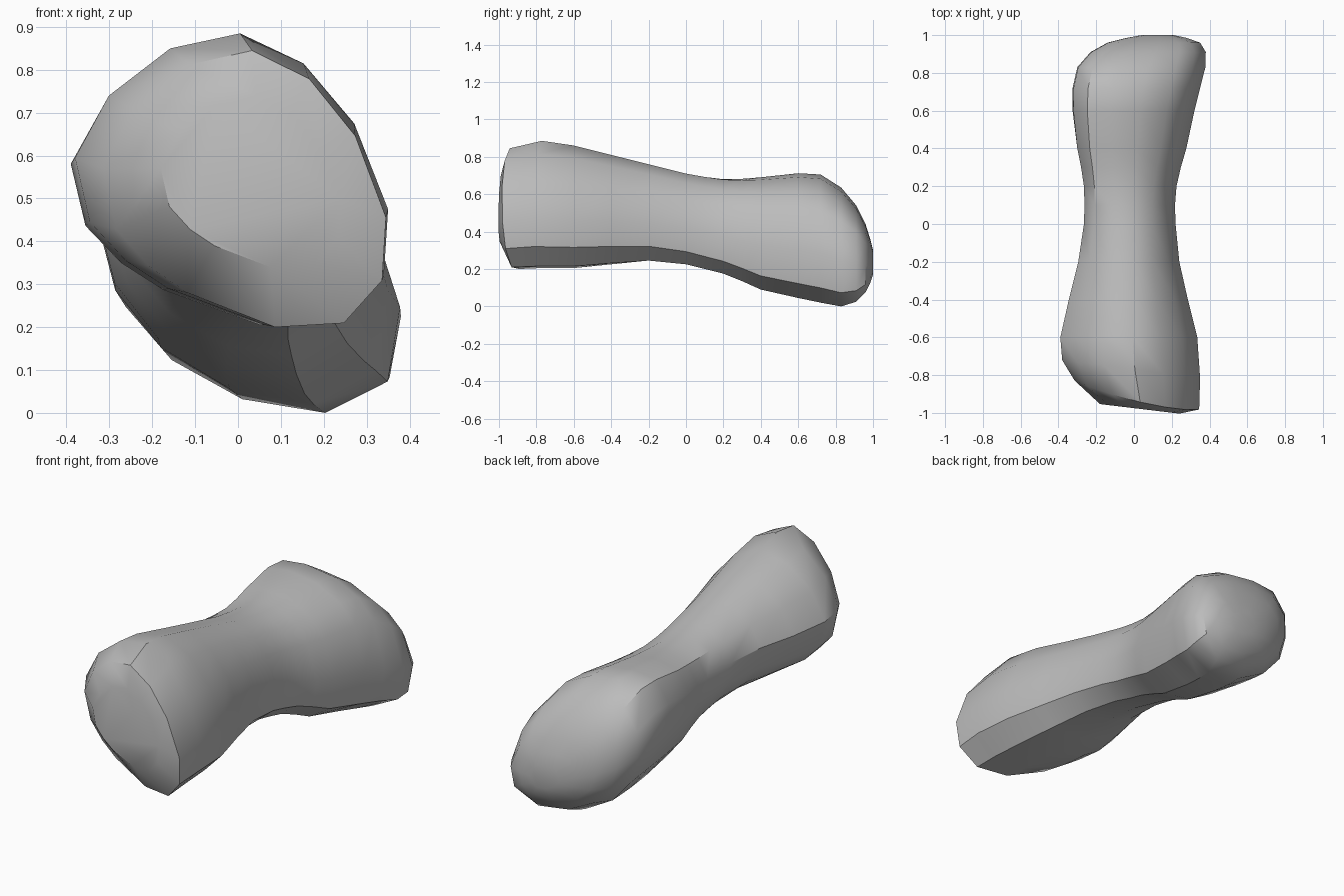
import bpy
import bmesh
import math

cube = bpy.data.objects.get("Cube")
if cube:
    bpy.data.objects.remove(cube, do_unlink=True)

grey = bpy.data.materials.new("stone_grey")
grey.use_nodes = True
colour = (0.5, 0.5, 0.5, 1)
grey.diffuse_color = colour
grey.node_tree.nodes["Principled BSDF"].inputs["Base Color"].default_value = colour

# Cross-sections of the two swollen ends (x, z), matched point for point
FRONT = [(.34, .315), (.35, .47), (.27, .67), (.15, .81), (0, .88), (-.165, .845),
         (-.31, .735), (-.39, .59), (-.355, .44), (-.27, .35), (-.17, .285),
         (.06, .2), (.24, .21)]
BACK = [(.35, .08), (.38, .27), (.31, .5), (.22, .6), (.07, .672), (-.1, .695),
        (-.235, .68), (-.315, .57), (-.32, .42), (-.28, .27), (-.17, .135),
        (0, .035), (.2, 0)]

# Stations along the shaft: y, x min, x max, z min, z max, sideways slant, upward lean
STATIONS = [
    (-.975, -.18, .24, .34, .74, -.12, 0),
    (-.9, -.315, .345, .2, .845, -.25, -.1),
    (-.77, -.38, .35, .205, .885, -.13, 0),
    (-.6, -.39, .335, .205, .86, 0, 0),
    (-.4, -.345, .285, .225, .81, 0, 0),
    (-.2, -.295, .24, .245, .76, 0, 0),
    (0, -.265, .22, .225, .71, 0, 0),
    (.1, -.262, .217, .2, .692, 0, 0),
    (.2, -.265, .225, .175, .68, 0, 0),
    (.3, -.28, .248, .135, .682, 0, 0),
    (.4, -.3, .277, .09, .69, 0, 0),
    (.6, -.325, .32, .045, .712, 0, 0),
    (.72, -.325, .35, .02, .705, 0, 0),
    (.83, -.3, .378, 0, .635, 0, 0),
    (.91, -.23, .38, .025, .54, 0, 0),
    (.96, -.14, .35, .075, .44, 0, 0),
    (.985, -.04, .28, .125, .36, 0, 0),
    (1, .04, .21, .17, .3, 0, 0),
]


def fit(values, low, high):
    a, b = min(values), max(values)
    return [low + (v - a) / (b - a) * (high - low) for v in values]


def section(y, x0, x1, z0, z1, slant, lean):
    """Blend the two end shapes and fit the result to the station's bounds."""
    t = min(max((y + .6) / 1.3, 0), 1)
    t = t * t * (3 - 2 * t)
    axes = []
    for axis, low, high in ((0, x0, x1), (1, z0, z1)):
        f = fit([p[axis] for p in FRONT], 0, 1)
        b = fit([p[axis] for p in BACK], 0, 1)
        axes.append(fit([u + (v - u) * t for u, v in zip(f, b)], low, high))
    return [(x, y + slant * x + lean * (z - .5), z) for x, z in zip(*axes)]


# Loft the shaft and close both ends
bm = bmesh.new()
rings = [[bm.verts.new(p) for p in section(*s)] for s in STATIONS]
count = len(FRONT)
for a, b in zip(rings, rings[1:]):
    for i in range(count):
        j = (i + 1) % count
        bm.faces.new((a[i], a[j], b[j], b[i]))
bm.faces.new(rings[0])
bm.faces.new(rings[-1])
bmesh.ops.recalc_face_normals(bm, faces=bm.faces)

mesh = bpy.data.meshes.new("bone_shaft")
bm.to_mesh(mesh)
bm.free()
mesh.materials.append(grey)
bone = bpy.data.objects.new("bone_shaft", mesh)
bpy.context.collection.objects.link(bone)
bpy.ops.object.select_all(action='DESELECT')
bone.select_set(True)
bpy.context.view_layer.objects.active = bone
bpy.ops.object.shade_smooth_by_angle(angle=math.radians(36))
